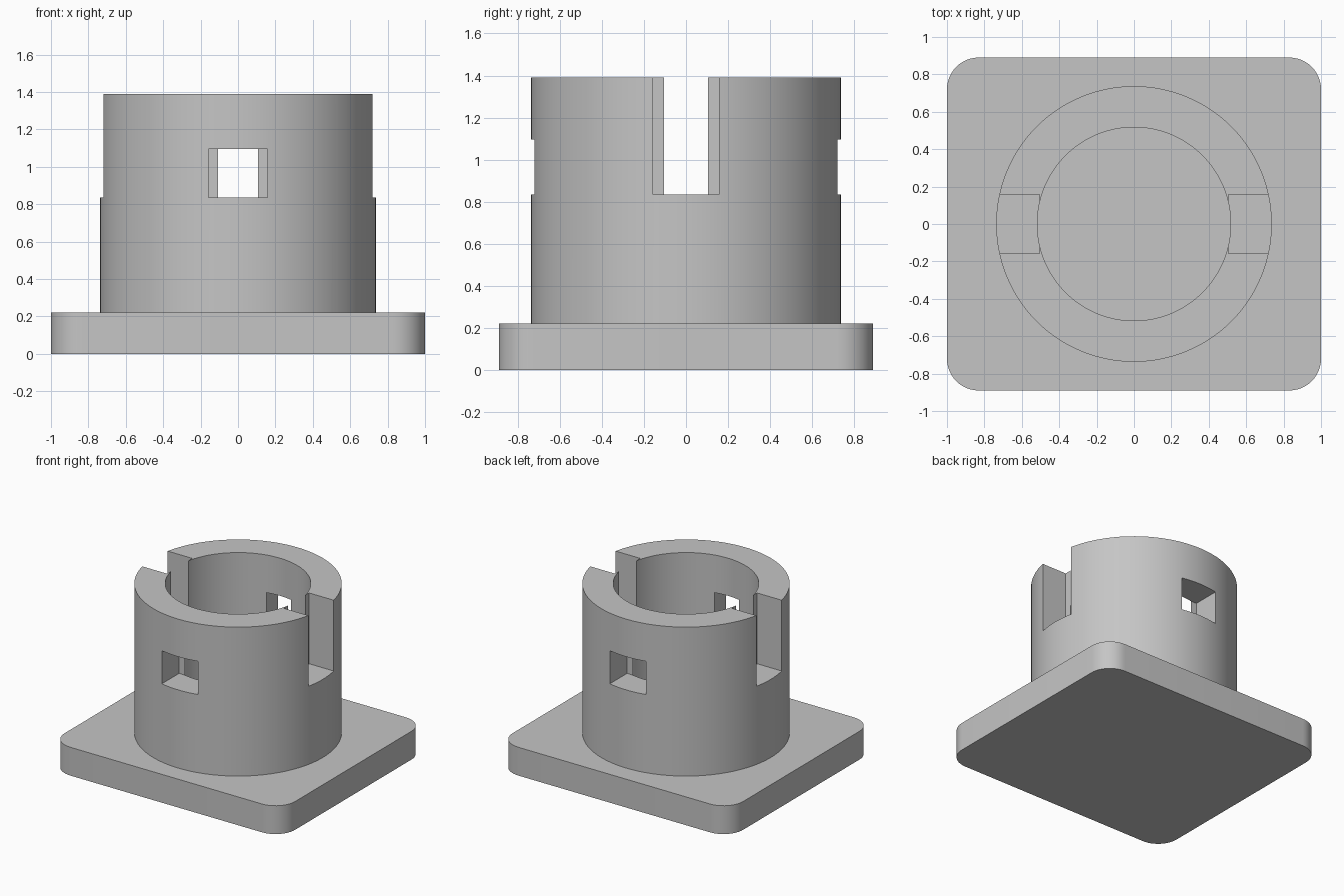
import bpy, bmesh, math

cube = bpy.data.objects.get("Cube")
if cube:
    bpy.data.objects.remove(cube, do_unlink=True)

BASE_TOP, RIM, SILL, WINDOW_TOP = 0.222, 1.39, 0.835, 1.095
OUTER, BORE = 0.737, 0.517
POCKET_START, POCKET_WIDTH = 0.506, 0.314

grey = bpy.data.materials.new("light grey")
grey.use_nodes = True
colour = (0.56, 0.56, 0.56, 1)
grey.diffuse_color = colour
grey.node_tree.nodes["Principled BSDF"].inputs["Base Color"].default_value = colour


def prism(name, outline, z0, z1):
    """Extrude a closed plan outline from z0 up to z1."""
    bm = bmesh.new()
    face = bm.faces.new([bm.verts.new((x, y, z0)) for x, y in outline])
    top = bmesh.ops.extrude_face_region(bm, geom=[face])["geom"]
    verts = [v for v in top if isinstance(v, bmesh.types.BMVert)]
    bmesh.ops.translate(bm, vec=(0, 0, z1 - z0), verts=verts)
    bmesh.ops.recalc_face_normals(bm, faces=bm.faces)
    mesh = bpy.data.meshes.new(name)
    bm.to_mesh(mesh)
    bm.free()
    mesh.materials.append(grey)
    obj = bpy.data.objects.new(name, mesh)
    bpy.context.collection.objects.link(obj)
    return obj


def circle(radius, count=128):
    return [(radius * math.cos(math.tau * i / count),
             radius * math.sin(math.tau * i / count)) for i in range(count)]


def rounded_rectangle(hx, hy, r, steps=12):
    points = []
    for corner, (sx, sy) in enumerate([(1, 1), (-1, 1), (-1, -1), (1, -1)]):
        for i in range(steps + 1):
            a = math.pi / 2 * (corner + i / steps)
            points.append((sx * (hx - r) + r * math.cos(a),
                           sy * (hy - r) + r * math.sin(a)))
    return points


def pocket(name, angle, z1):
    """Box cutter reaching outward through the wall at the given angle."""
    w = POCKET_WIDTH / 2
    c, s = round(math.cos(angle)), round(math.sin(angle))
    corners = [(POCKET_START, -w), (1, -w), (1, w), (POCKET_START, w)]
    return prism(name, [(x * c - y * s, x * s + y * c) for x, y in corners], SILL, z1)


def combine(target, other, operation):
    """Apply a boolean and discard the second solid."""
    mod = target.modifiers.new(operation.lower(), 'BOOLEAN')
    mod.operation, mod.solver, mod.object = operation, 'EXACT', other
    bpy.ops.object.select_all(action='DESELECT')
    bpy.context.view_layer.objects.active = target
    target.select_set(True)
    bpy.ops.object.modifier_apply(modifier=mod.name)
    bpy.data.objects.remove(other, do_unlink=True)


# Rounded base plate joined with the round socket
body = prism("flanged_socket", rounded_rectangle(1, 0.89, 0.17), 0, BASE_TOP)
combine(body, prism("socket_wall", circle(OUTER), BASE_TOP / 2, RIM), 'UNION')

# Blind bore down to the plate
combine(body, prism("bore_cutter", circle(BORE), BASE_TOP, RIM + 0.2), 'DIFFERENCE')

# Open slots on the two sides, closed windows front and back
for i in range(4):
    top = WINDOW_TOP if i % 2 else RIM + 0.2
    combine(body, pocket("pocket_cutter", i * math.pi / 2, top), 'DIFFERENCE')

bpy.ops.object.shade_smooth_by_angle(angle=math.radians(30))
